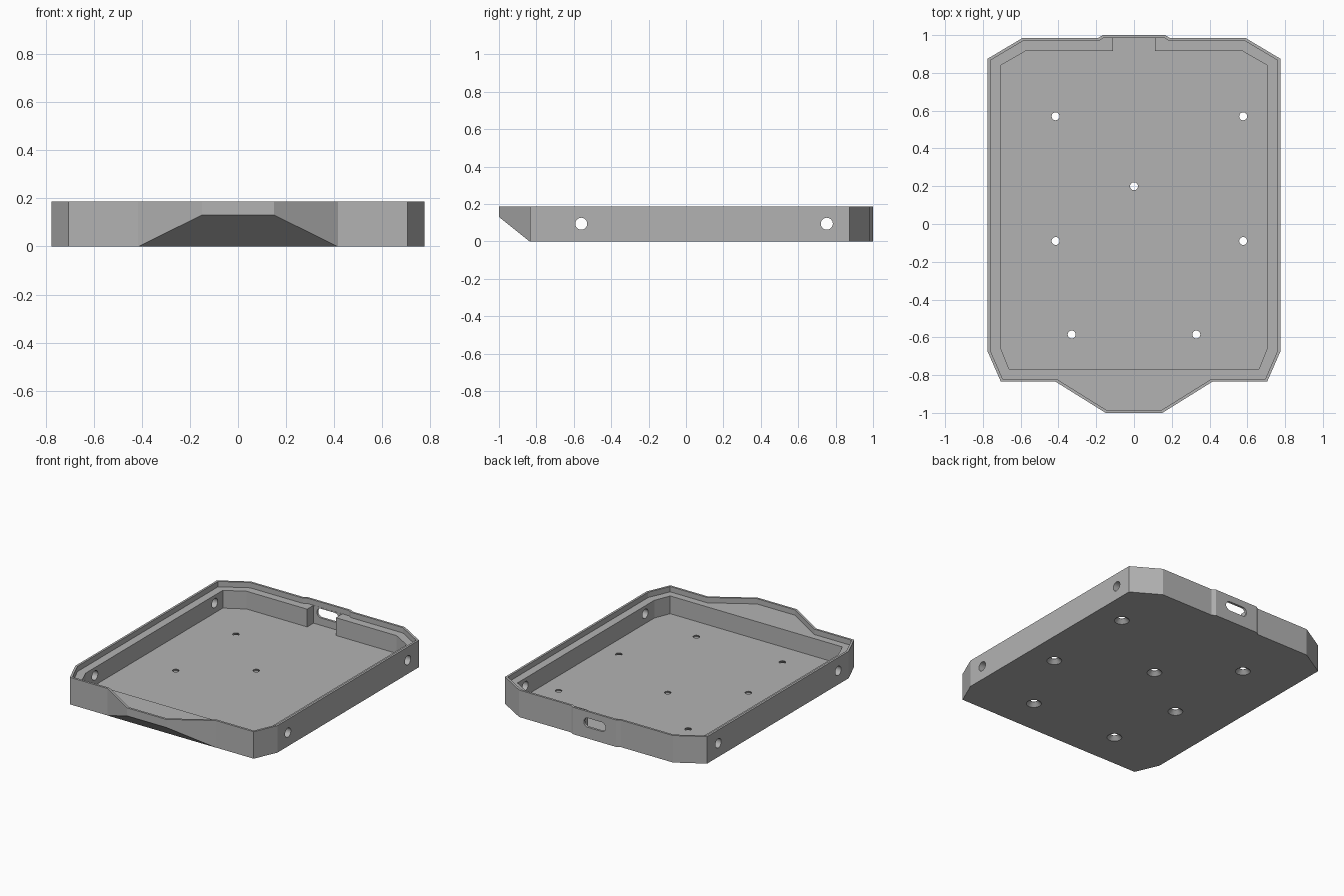
import bpy, bmesh, math
from mathutils import Matrix, Vector

if "Cube" in bpy.data.objects:
    bpy.data.objects.remove(bpy.data.objects["Cube"])

HEIGHT, LEDGE, FLOOR, LIP = 0.187, 0.15, 0.027, 0.015

grey = bpy.data.materials.new("plain grey")
grey.use_nodes = True
grey.diffuse_color = (0.45, 0.45, 0.45, 1)
grey.node_tree.nodes["Principled BSDF"].inputs["Base Color"].default_value = (0.45, 0.45, 0.45, 1)


def mirrored(half):
    """Closed counter-clockwise outline from its +x half, front to back."""
    return half + [(-x, y) for x, y in reversed(half)]


def inset(outline, d):
    """Move every edge of a counter-clockwise outline inward by d."""
    pts = [Vector(p) for p in outline]
    result = []
    for i, p in enumerate(pts):
        a = (p - pts[i - 1]).normalized()
        b = (pts[(i + 1) % len(pts)] - p).normalized()
        na, nb = Vector((-a.y, a.x)), Vector((-b.y, b.x))
        result.append(p + (na + nb) * (d / (1 + na.dot(nb))))
    return result


def finish(name, bm):
    bmesh.ops.recalc_face_normals(bm, faces=bm.faces)
    mesh = bpy.data.meshes.new(name)
    bm.to_mesh(mesh)
    bm.free()
    mesh.materials.append(grey)
    obj = bpy.data.objects.new(name, mesh)
    bpy.context.collection.objects.link(obj)
    return obj


def prism(name, outline, low, high, matrix=Matrix()):
    bm = bmesh.new()
    face = bm.faces.new([bm.verts.new((p[0], p[1], low)) for p in outline])
    top = bmesh.ops.extrude_face_region(bm, geom=[face])["geom"]
    bmesh.ops.translate(bm, vec=(0, 0, high - low),
                        verts=[v for v in top if isinstance(v, bmesh.types.BMVert)])
    bm.transform(matrix)
    return finish(name, bm)


def cone(name, r1, r2, depth, matrix):
    bm = bmesh.new()
    bmesh.ops.create_cone(bm, cap_ends=True, segments=32, radius1=r1, radius2=r2,
                          depth=depth, matrix=matrix)
    return finish(name, bm)


def cut(body, cutter):
    cutter.hide_render = True
    mod = body.modifiers.new("cut", "BOOLEAN")
    mod.operation, mod.solver, mod.object = "DIFFERENCE", "EXACT", cutter
    bpy.context.view_layer.objects.active = body
    bpy.ops.object.modifier_apply(modifier=mod.name)
    bpy.data.objects.remove(cutter)


# Tray body
outer = mirrored([(0.15, -1), (0.415, -0.835), (0.705, -0.835), (0.775, -0.675),
                  (0.775, 0.875), (0.59, 0.985), (0.19, 0.985), (0.165, 1)])
tray = prism("tray", outer, 0, HEIGHT)

# Main pocket with the connector notch at the back
pocket = mirrored([(0.66, -0.77), (0.705, -0.66), (0.705, 0.84), (0.575, 0.915),
                   (0.11, 0.915), (0.11, 0.984)])
cut(tray, prism("pocket_cutter", pocket, FLOOR, LEDGE + 0.02))

# Recess that leaves a thin raised lip round the rim
cut(tray, prism("lip_cutter", inset(outer, LIP), LEDGE, HEIGHT + 0.1))

# Sloped underside of the front spout (profile in y and z, swept along x)
along_x = Matrix(((0, 0, 1, 0), (1, 0, 0, 0), (0, 1, 0, 0), (0, 0, 0, 1)))
slope = [(-0.836, 0), (-1, 0.131), (-1.1, 0.211), (-1.1, -0.1), (-0.836, -0.1)]
cut(tray, prism("spout_cutter", slope, -0.6, 0.6, along_x))

# Countersunk screw holes in the floor
for x, y in [(-0.415, 0.57), (0.578, 0.57), (0, 0.2), (-0.415, -0.09),
             (0.578, -0.09), (-0.33, -0.585), (0.33, -0.585)]:
    cut(tray, cone("screw_hole_cutter", 0.021, 0.021, 0.2, Matrix.Translation((x, y, 0))))
    cut(tray, cone("countersink_cutter", 0.073, 0.021, 0.05,
                   Matrix.Translation((x, y, 0))))

# Round holes through both side walls
for y in (-0.56, 0.753):
    turn = Matrix.Translation((0, y, 0.095)) @ Matrix.Rotation(math.pi / 2, 4, "Y")
    cut(tray, cone("side_hole_cutter", 0.032, 0.032, 2, turn))

# Rounded connector slot in the back wall
slot = []
for i in range(26):
    side = 1 if i < 13 else -1
    a = math.pi * (i if i < 13 else i - 1) / 12 - math.pi / 2
    slot.append((side * 0.052 + 0.032 * math.cos(a), 0.032 * math.sin(a)))
stand = Matrix.Translation((0, 0, 0.11)) @ Matrix.Rotation(math.pi / 2, 4, "X")
cut(tray, prism("slot_cutter", slot, -1.1, -0.95, stand))

# Smooth hole walls, crisp edges elsewhere
bpy.ops.object.select_all(action="DESELECT")
tray.select_set(True)
bpy.context.view_layer.objects.active = tray
bpy.ops.object.shade_smooth_by_angle(angle=math.radians(20))
